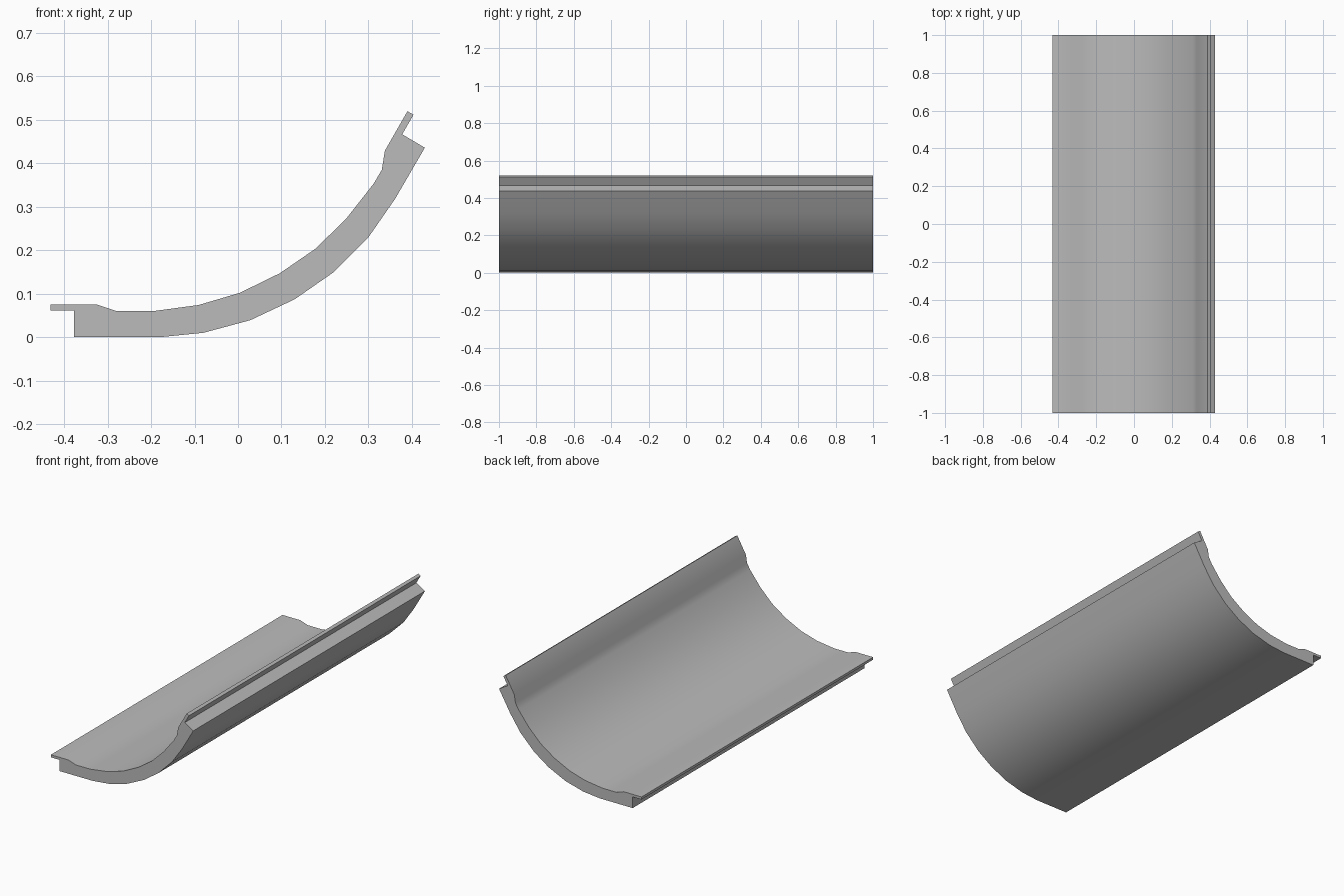
import bpy
import bmesh
import math

cube = bpy.data.objects.get("Cube")
if cube:
    bpy.data.objects.remove(cube, do_unlink=True)

LENGTH = 2.0
DROP = 0.002

# Cross-section in x, z: outer arc, then the upper lip, inner arc and lower lip
outer_arc = [(-.378, .002), (-.18, .002), (-.08, .012), (.028, .041), (.13, .089),
             (.218, .15), (.301, .233), (.362, .321), (.43, .438)]
upper_lip = [(.378, .469), (.404, .514), (.39, .522)]
inner_arc = [(.338, .431), (.331, .387), (.312, .355), (.25, .276), (.179, .206),
             (.096, .149), (.004, .104), (-.091, .076), (-.195, .062), (-.28, .062),
             (-.324, .077)]
lower_lip = [(-.431, .077), (-.431, .063), (-.378, .063)]
section = outer_arc + upper_lip + inner_arc + lower_lip

# One flat grey
grey = bpy.data.materials.new("grey")
grey.use_nodes = True
colour = (.5, .5, .5, 1)
grey.diffuse_color = colour
grey.node_tree.nodes["Principled BSDF"].inputs["Base Color"].default_value = colour

# Sweep the section along the length
bm = bmesh.new()
front = bm.faces.new([bm.verts.new((x, -LENGTH / 2, z - DROP)) for x, z in section])
swept = bmesh.ops.extrude_face_region(bm, geom=[front], use_keep_orig=True)
back_verts = [g for g in swept["geom"] if isinstance(g, bmesh.types.BMVert)]
bmesh.ops.translate(bm, verts=back_verts, vec=(0, LENGTH, 0))
bmesh.ops.recalc_face_normals(bm, faces=bm.faces)

mesh = bpy.data.meshes.new("curved_panel")
bm.to_mesh(mesh)
bm.free()
mesh.materials.append(grey)
panel = bpy.data.objects.new("curved_panel", mesh)
bpy.context.collection.objects.link(panel)

# Smooth arcs, sharp lips and ends
bpy.ops.object.select_all(action="DESELECT")
bpy.context.view_layer.objects.active = panel
panel.select_set(True)
bpy.ops.object.shade_smooth_by_angle(angle=math.radians(35))
